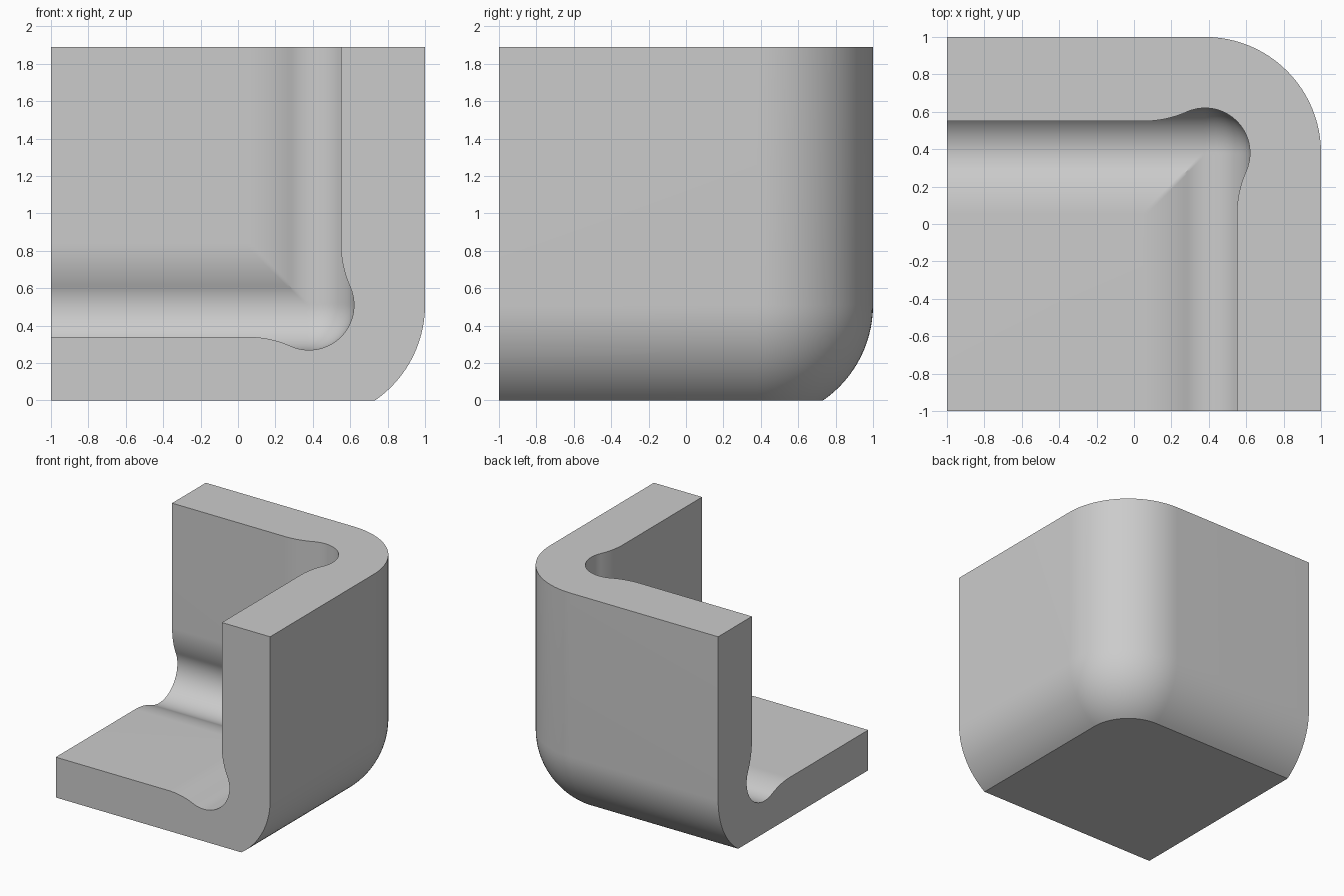
import bpy
import bmesh
from math import sin, cos, pi, hypot, atan2
from mathutils import Vector

cube = bpy.data.objects.get("Cube")
if cube:
    bpy.data.objects.remove(cube)

# Distances are measured from the shared centre of the inner and outer rounding
CENTRE = Vector((0.38, 0.38, 0.51))
FAR = -1.38              # open ends of the walls
OUTER_R = 0.62
GROOVE_R = 0.24
WALL = 0.17              # inner wall plane
BLEND_START = 0.33       # where the wall begins to curve into the groove
SEG = 24

bm = bmesh.new()


def patch(rows, turn, mitred=False):
    """Add a grid of points, with its axes cycled by turn."""
    grid = [[bm.verts.new([p[(k - turn) % 3] for k in range(3)]) for p in row]
            for row in rows]
    for i in range(len(grid) - 1):
        for j in range(len(grid[i]) - 1):
            a, b = grid[i][j], grid[i + 1][j]
            c, d = grid[i + 1][j + 1], grid[i][j + 1]
            if mitred and i == j:
                bm.faces.new((a, b, c))
                bm.faces.new((a, c, d))
            else:
                bm.faces.new((a, b, c, d))


def corner_shell(profile, r):
    """Three walls, three rounded edges and a ball corner."""
    arc = [pi / 2 * i / SEG for i in range(SEG + 1)]
    wall = [[(max(h, g), p, q) for q, g in profile] for p, h in profile]
    edge = [[(r * cos(t), r * sin(t), p) for t in arc] for p, h in profile]
    ball = [[(r * cos(f) * cos(t), r * cos(f) * sin(t), r * sin(f)) for t in arc]
            for f in arc]
    for turn in range(3):
        patch(wall, turn, True)
        patch(edge, turn)
    patch(ball, 0)


# Inner profile: flat wall, gentle blend, then the round groove
blend_r = (BLEND_START**2 + WALL**2 - GROOVE_R**2) / (2 * (GROOVE_R - WALL))
blend_angle = atan2(BLEND_START, WALL + blend_r)
inner = [(FAR, WALL)]
for i in range(15):
    t = blend_angle * i / 14
    inner.append((-BLEND_START + blend_r * sin(t), WALL + blend_r * (1 - cos(t))))
for i in range(1, 9):
    t = blend_angle * (1 - i / 8)
    inner.append((-GROOVE_R * sin(t), GROOVE_R * cos(t)))

corner_shell(inner, GROOVE_R)
corner_shell([(FAR, OUTER_R), (0, OUTER_R)], OUTER_R)
bmesh.ops.remove_doubles(bm, verts=bm.verts, dist=1e-5)

# End caps joining the inner and outer shells
for axis in range(3):
    u, v = (axis + 1) % 3, (axis + 2) % 3
    rim = [w for w in bm.verts if abs(w.co[axis] - FAR) < 1e-4]
    rim.sort(key=lambda w: atan2(w.co[v], w.co[u]))
    inside, outside = [], []
    for w in rim:
        reach = hypot(max(w.co[u], 0), max(w.co[v], 0))
        (inside if reach < 0.4 else outside).append(w)
    bm.faces.new(inside + outside[::-1])

# Place the shell upright and cut the underside flat
for w in bm.verts:
    w.co = CENTRE + Vector((w.co.x, w.co.y, -w.co.z))
bmesh.ops.bisect_plane(bm, geom=bm.verts[:] + bm.edges[:] + bm.faces[:],
                       plane_co=(0, 0, 0), plane_no=(0, 0, -1), clear_outer=True)
bmesh.ops.holes_fill(bm, edges=[e for e in bm.edges if e.is_boundary], sides=0)
bmesh.ops.recalc_face_normals(bm, faces=bm.faces)

mesh = bpy.data.meshes.new("corner_bracket")
bm.to_mesh(mesh)
bm.free()
bracket = bpy.data.objects.new("corner_bracket", mesh)
bpy.context.collection.objects.link(bracket)

# Plain grey finish
grey = bpy.data.materials.new("light_grey")
grey.use_nodes = True
colour = (0.6, 0.6, 0.6, 1)
grey.diffuse_color = colour
grey.node_tree.nodes["Principled BSDF"].inputs["Base Color"].default_value = colour
mesh.materials.append(grey)

bpy.ops.object.select_all(action='DESELECT')
bracket.select_set(True)
bpy.context.view_layer.objects.active = bracket
bpy.ops.object.shade_smooth_by_angle(angle=pi / 6)
